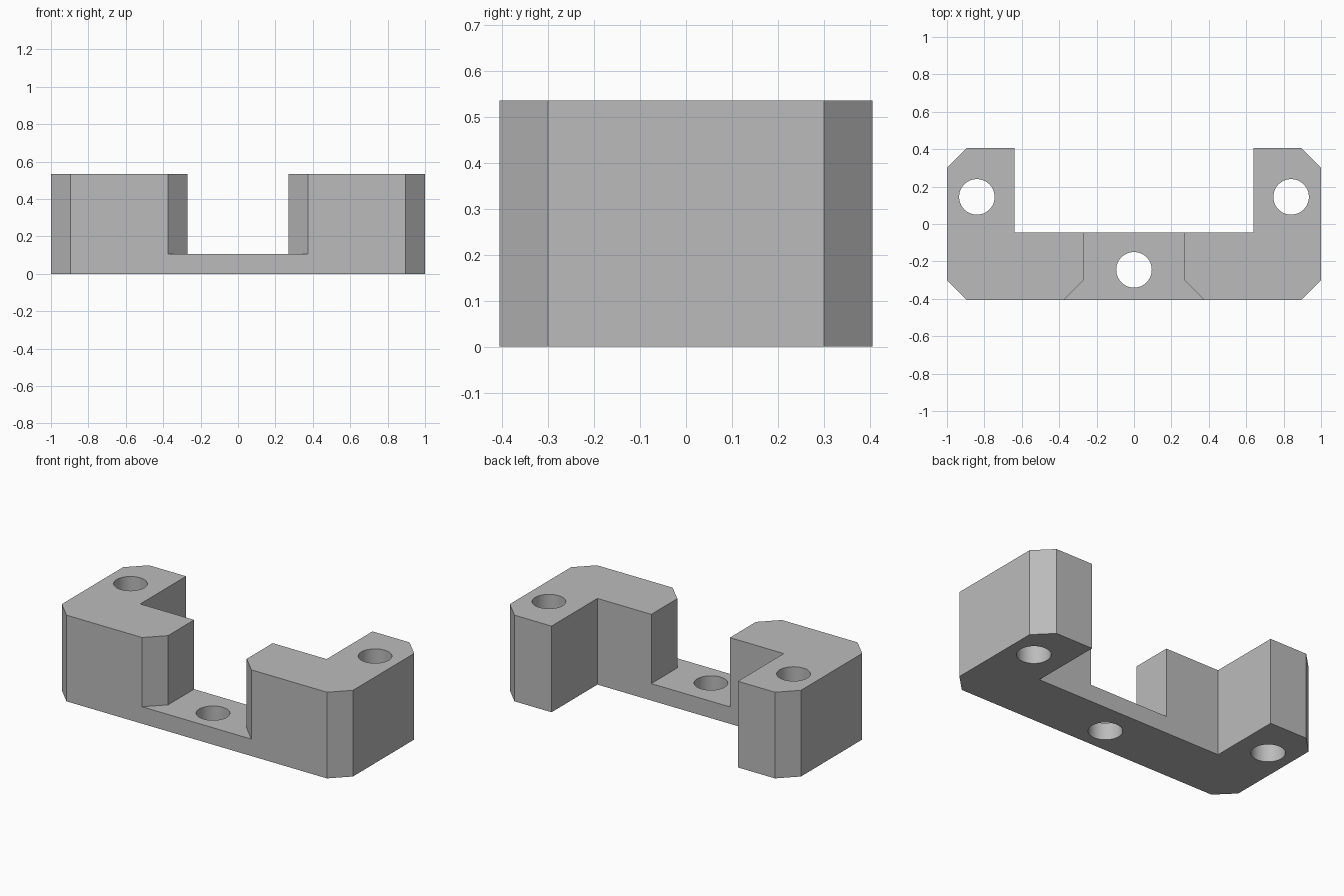
import bpy, bmesh, math

if "Cube" in bpy.data.objects:
    bpy.data.objects.remove(bpy.data.objects["Cube"], do_unlink=True)

HEIGHT, FLOOR = 0.535, 0.105

grey = bpy.data.materials.new("plain grey")
grey.use_nodes = True
colour = (0.5, 0.5, 0.5, 1)
grey.diffuse_color = colour
grey.node_tree.nodes["Principled BSDF"].inputs["Base Color"].default_value = colour


def prism(name, outline, z0, z1):
    """Extrude a plan outline upwards from z0 to z1."""
    bm = bmesh.new()
    base = bm.faces.new([bm.verts.new((x, y, z0)) for x, y in outline])
    top = bmesh.ops.extrude_face_region(bm, geom=[base])["geom"]
    verts = [v for v in top if isinstance(v, bmesh.types.BMVert)]
    bmesh.ops.translate(bm, verts=verts, vec=(0, 0, z1 - z0))
    bmesh.ops.recalc_face_normals(bm, faces=bm.faces)
    mesh = bpy.data.meshes.new(name)
    bm.to_mesh(mesh)
    bm.free()
    mesh.materials.append(grey)
    obj = bpy.data.objects.new(name, mesh)
    bpy.context.collection.objects.link(obj)
    return obj


def mirrored(half):
    """Close a right-hand outline with its reflection across x = 0."""
    return half + [(-x, y) for x, y in reversed(half)]


def cut(target, cutter):
    cutter.hide_render = True
    mod = target.modifiers.new(cutter.name, "BOOLEAN")
    mod.operation, mod.solver, mod.object = "DIFFERENCE", "EXACT", cutter
    bpy.context.view_layer.objects.active = target
    bpy.ops.object.modifier_apply(modifier=mod.name)
    bpy.data.objects.remove(cutter, do_unlink=True)


# U-shaped block with chamfered outer corners
block = prism("bracket_block", mirrored([
    (0.895, -0.405), (1, -0.3), (1, 0.3), (0.895, 0.405),
    (0.64, 0.405), (0.64, -0.045)]), 0, HEIGHT)

# Central notch, flared towards the front
cut(block, prism("notch_cutter", mirrored([
    (0.42, -0.45), (0.27, -0.3), (0.27, 0.1)]), FLOOR, 1))

# Vertical screw holes
for x, y in [(-0.84, 0.145), (0, -0.245), (0.84, 0.145)]:
    angles = [math.tau * i / 48 for i in range(48)]
    ring = [(x + 0.095 * math.cos(a), y + 0.095 * math.sin(a)) for a in angles]
    cut(block, prism("hole_cutter", ring, -0.2, 1))

# Smooth hole walls, sharp block edges
bpy.ops.object.select_all(action="DESELECT")
block.select_set(True)
bpy.context.view_layer.objects.active = block
bpy.ops.object.shade_smooth_by_angle(angle=math.radians(30))
